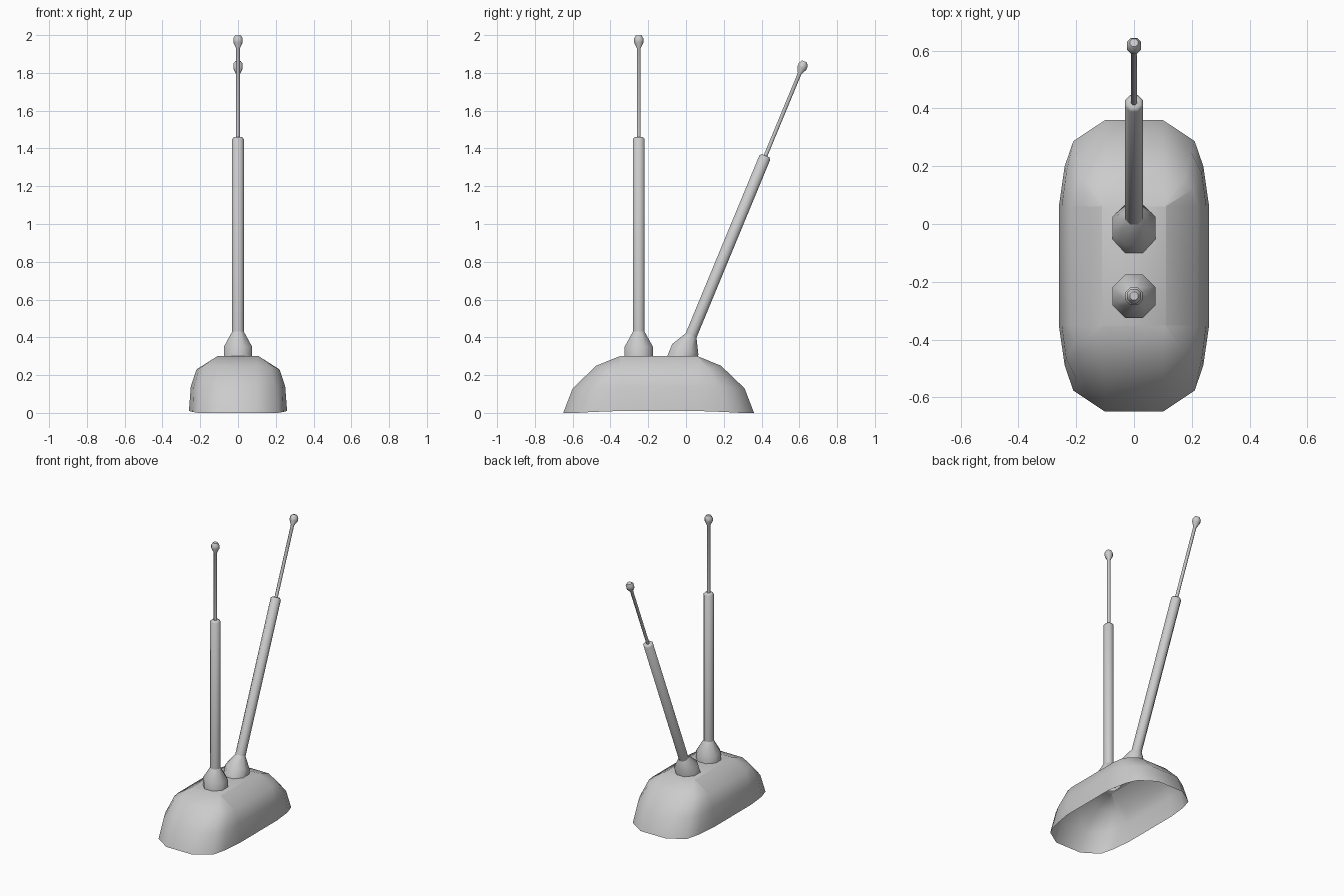
import bpy
from math import cos, sin, pi, radians
from mathutils import Matrix

if "Cube" in bpy.data.objects:
    bpy.data.objects.remove(bpy.data.objects["Cube"])


def add_object(name, verts, faces, angle):
    mesh = bpy.data.meshes.new(name)
    mesh.from_pydata(verts, [], faces)
    mesh.update()
    ob = bpy.data.objects.new(name, mesh)
    bpy.context.collection.objects.link(ob)
    bpy.ops.object.select_all(action='DESELECT')
    bpy.context.view_layer.objects.active = ob
    ob.select_set(True)
    bpy.ops.object.shade_smooth_by_angle(angle=radians(angle))
    return ob


def skin(rings, cap_top=True):
    # Join equal-sized rings, bottom to top, with quads
    n = len(rings[0])
    verts = [v for ring in rings for v in ring]
    faces = [(r * n + i, r * n + (i + 1) % n, (r + 1) * n + (i + 1) % n, (r + 1) * n + i)
             for r in range(len(rings) - 1) for i in range(n)]
    if cap_top:
        faces.append(tuple(range((len(rings) - 1) * n, len(rings) * n)))
    return verts, faces


# Hollow base shell: quarter outlines (side to end), open underneath
CENTRE_Y = -0.145
quarters = [
    [(.26, .207, .01), (.24, .345, .005), (.21, .432, 0), (.10, .505, 0)],
    [(.25, .207, .14), (.235, .32, .135), (.20, .39, .13), (.10, .455, .13)],
    [(.22, .207, .23), (.205, .265, .235), (.175, .30, .24), (.105, .33, .25)],
    [(.11, .207, .30), (.11, .206, .30), (.108, .206, .30), (.106, .206, .30)],
]
rings = []
for q in quarters:
    half = q + [(-x, y, z) for x, y, z in reversed(q)]
    full = half + [(-x, -y, z) for x, y, z in half]
    rings.append([(x, y + CENTRE_Y, z) for x, y, z in full])
add_object("base_shell", *skin(rings), 40)


# Antenna parts as (half width, height), heights relative to the socket top
SOCKET = [(.075, -.15), (.075, -.08), (.031, 0)]
TUBE = [(.031, -.005), (.031, 1.02), (.022, 1.03)]
ROD = [(.010, 1.02), (.010, 1.50), (.025, 1.532), (.025, 1.552), (.014, 1.57)]


def lathe(name, profile, matrix):
    k = 1 / cos(pi / 8)
    rings = [[matrix @ Matrix.Translation((r * k * cos(pi / 8 + i * pi / 4),
                                           r * k * sin(pi / 8 + i * pi / 4), z)).to_translation()
              for i in range(8)] for r, z in profile]
    add_object(name, *skin(rings), 50)


# One upright antenna and one leaning backwards
for label, y, z, lean in (("upright", -.25, .43, 0), ("leaning", .027, .41, 22.5)):
    m = Matrix.Translation((0, y, z)) @ Matrix.Rotation(radians(-lean), 4, 'X')
    for part, profile in (("socket", SOCKET), ("tube", TUBE), ("tip_rod", ROD)):
        lathe(f"{label}_antenna_{part}", profile, m)
